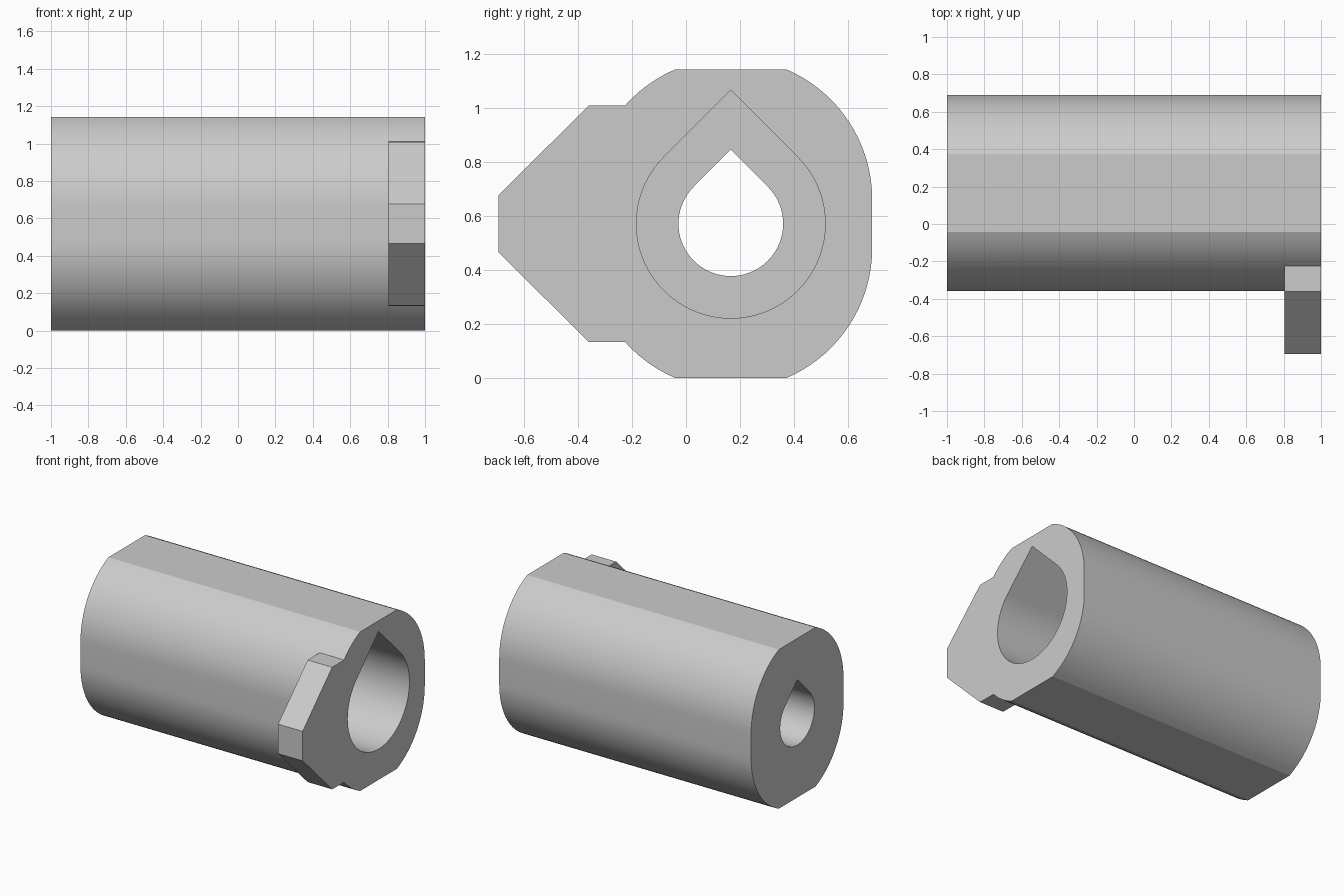
import bpy
import bmesh
from math import sin, cos, asin, acos, radians, pi, sqrt

cube = bpy.data.objects.get("Cube")
if cube:
    bpy.data.objects.remove(cube, do_unlink=True)

CY, CZ = 0.166, 0.571           # bore axis
R, SPREAD = 0.524, 0.09         # rounded corners and their offset from the axis
TAB_X, SHOULDER_X = 0.805, -0.6
FLAT = asin((CZ - SPREAD) / R)  # angle where the arcs meet the flats
JOIN = acos(0.391 / R)          # angle where the tab meets the body


def arc(a, b, sy, sz, n):
    """Corner arc, mirrored into one quadrant by the signs."""
    angles = [a + (b - a) * i / n for i in range(n + 1)]
    return [(CY + sy * R * cos(t), CZ + sz * (SPREAD + R * sin(t))) for t in angles]


def teardrop(r, n=54):
    """Round bore with a 45 degree pointed roof."""
    start, sweep = radians(135), radians(270)
    pts = [(CY + r * cos(start + sweep * i / n), CZ + r * sin(start + sweep * i / n))
           for i in range(n + 1)]
    return pts + [(CY, CZ + r * sqrt(2))]


# Outlines: the back part, then the side hidden behind the tab
right = arc(FLAT, 0, 1, -1, 18) + arc(0, FLAT, 1, 1, 18)
upper = arc(FLAT, JOIN, -1, 1, 6)
lower = arc(JOIN, FLAT, -1, -1, 6)
behind = arc(JOIN, 0, -1, 1, 12)[1:] + arc(0, JOIN, -1, -1, 12)[:-1]
tab = [(-0.36, CZ + 0.438), (-0.695, CZ + 0.106),
       (-0.695, CZ - 0.106), (-0.36, CZ - 0.438)]
plain = right + upper + behind + lower
tabbed = right + upper + tab + lower

bm = bmesh.new()


def ring(pts, x):
    return [bm.verts.new((x, y, z)) for y, z in pts]


def wall(pts, x0, x1):
    a, b = ring(pts, x0), ring(pts, x1)
    for i in range(len(a)):
        j = (i + 1) % len(a)
        bm.faces.new((a[i], a[j], b[j], b[i]))


def annulus(outer, inner, x):
    edges = []
    for pts in (outer, inner):
        vs = ring(pts, x)
        edges += [bm.edges.new((vs[i - 1], vs[i])) for i in range(len(vs))]
    bmesh.ops.triangle_fill(bm, edges=edges, use_beauty=True, normal=(1, 0, 0))


wide, narrow = teardrop(0.35), teardrop(0.194)

# Outer walls
wall(plain, -1, TAB_X)
wall(tabbed, TAB_X, 1)
# Rear face of the tab
bm.faces.new(ring([upper[-1]] + tab + [lower[0]] + behind[::-1], TAB_X))
# Stepped bore
wall(wide, SHOULDER_X, 1)
wall(narrow, -1, SHOULDER_X)
# End faces and bore shoulder
annulus(tabbed, wide, 1)
annulus(plain, narrow, -1)
annulus(wide, narrow, SHOULDER_X)

bmesh.ops.remove_doubles(bm, verts=bm.verts, dist=0.0005)
bmesh.ops.recalc_face_normals(bm, faces=bm.faces)
mesh = bpy.data.meshes.new("bored_sleeve")
bm.to_mesh(mesh)
bm.free()
sleeve = bpy.data.objects.new("bored_sleeve", mesh)
bpy.context.collection.objects.link(sleeve)

# Single grey material
grey = bpy.data.materials.new("light_grey")
grey.use_nodes = True
colour = (0.6, 0.6, 0.6, 1)
grey.diffuse_color = colour
grey.node_tree.nodes["Principled BSDF"].inputs["Base Color"].default_value = colour
mesh.materials.append(grey)

bpy.ops.object.select_all(action='DESELECT')
sleeve.select_set(True)
bpy.context.view_layer.objects.active = sleeve
bpy.ops.object.shade_smooth_by_angle(angle=radians(20))
